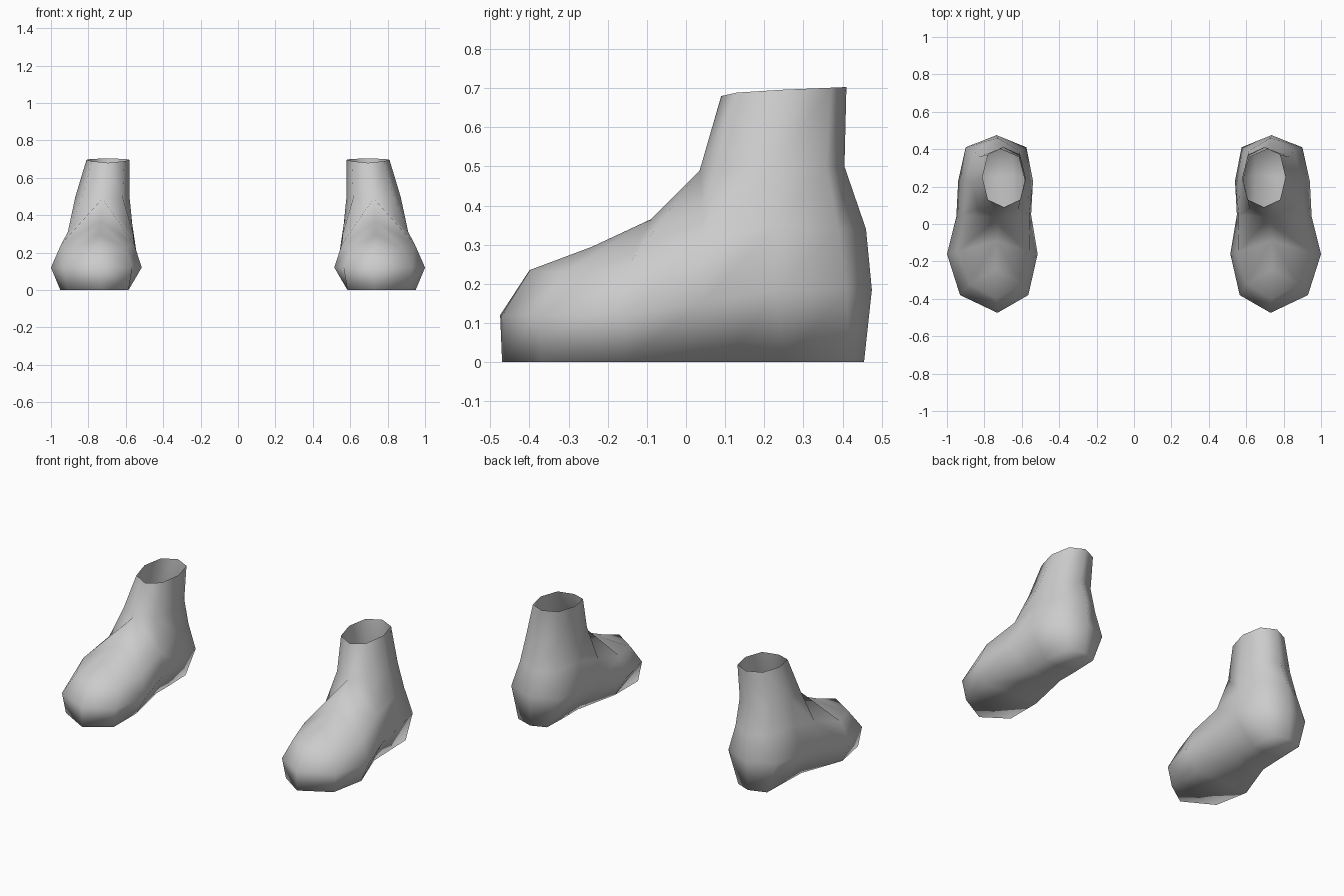
import bpy, bmesh, math

if "Cube" in bpy.data.objects:
    bpy.data.objects.remove(bpy.data.objects["Cube"])

skin = bpy.data.materials.new("plain grey")
skin.diffuse_color = (0.6, 0.6, 0.6, 1)
skin.use_nodes = True
skin.node_tree.nodes["Principled BSDF"].inputs["Base Color"].default_value = skin.diffuse_color

# Twelve-point loops: toe, outer side, heel, inner side
SOLE = [(.73, -.47), (.91, -.37), (.95, -.16), (.855, .10), (.85, .25), (.845, .42),
        (.74, .455), (.65, .42), (.645, .26), (.645, .13), (.585, -.15), (.585, -.37)]
WIDEST = [(.73, -.475), (.93, -.38), (1.0, -.16), (.95, .04), (.94, .23), (.90, .41),
          (.735, .475), (.575, .41), (.54, .23), (.55, .05), (.515, -.16), (.565, -.38)]
SHOULDER = [(.735, -.40, .235), (.88, -.32, .225), (.945, -.15, .245), (.91, .05, .31),
            (.90, .23, .35), (.855, .39, .34), (.73, .46, .34), (.61, .39, .34),
            (.565, .23, .35), (.56, .05, .30), (.555, -.15, .245), (.60, -.32, .225)]
RIDGE = [(.74, -.24, .295), (.735, -.09, .365)]


def ankle_loop(cx, cy, rx, ry, z_front, z_back):
    """Eight points, front first, then round by the outer side."""
    pts = []
    for i in range(8):
        a = i * math.pi / 4
        k = 1.06 if i % 2 else 1.0
        t = (1 - math.cos(a)) / 2
        z = z_front + (z_back - z_front) * t ** 0.5
        pts.append((cx + k * rx * math.sin(a), cy - k * ry * math.cos(a), z))
    return pts


def build_foot(name, side):
    bm = bmesh.new()

    def add(points):
        return [bm.verts.new((side * x, y, z)) for x, y, z in points]

    a = add([(x, y, 0) for x, y in SOLE])
    b = add([(x, y, .12 + .065 * min(1, max(0, (y + .16) / .4))) for x, y in WIDEST])
    c = add(SHOULDER)
    r1, r2 = add(RIDGE)
    d = add(ankle_loop(.725, .22, .145, .185, .49, .50))
    e = add(ankle_loop(.695, .25, .115, .16, .68, .703))

    # Sole, walls and ankle tube
    faces = [(a[0], a[1], a[11]), (a[5], a[6], a[7])]
    faces += [(a[i], a[i + 1], a[11 - i], a[12 - i]) for i in range(1, 5)]
    for lo, hi in ((a, b), (b, c), (d, e)):
        n = len(lo)
        faces += [(lo[i], lo[(i + 1) % n], hi[(i + 1) % n], hi[i]) for i in range(n)]

    # Heel up to ankle
    faces += [(c[i], c[i + 1], d[i - 1], d[i - 2]) for i in range(3, 9)]

    # Instep, both halves
    for s in (1, -1):
        c1, c2, c3, d1 = c[s], c[2 * s], c[3 * s], d[s]
        faces += [(c[0], c1, r1), (c1, c2, r2, r1), (c2, c3, d[0], r2), (c3, d1, d[0])]

    for f in faces:
        bm.faces.new(f).smooth = True
    bmesh.ops.recalc_face_normals(bm, faces=bm.faces)
    # Make sure the sole faces down
    bm.faces.ensure_lookup_table()
    if bm.faces[0].normal.z > 0:
        bmesh.ops.reverse_faces(bm, faces=bm.faces)
    me = bpy.data.meshes.new(name)
    bm.to_mesh(me)
    bm.free()
    me.materials.append(skin)
    bpy.context.collection.objects.link(bpy.data.objects.new(name, me))


build_foot("right_foot", 1)
build_foot("left_foot", -1)
